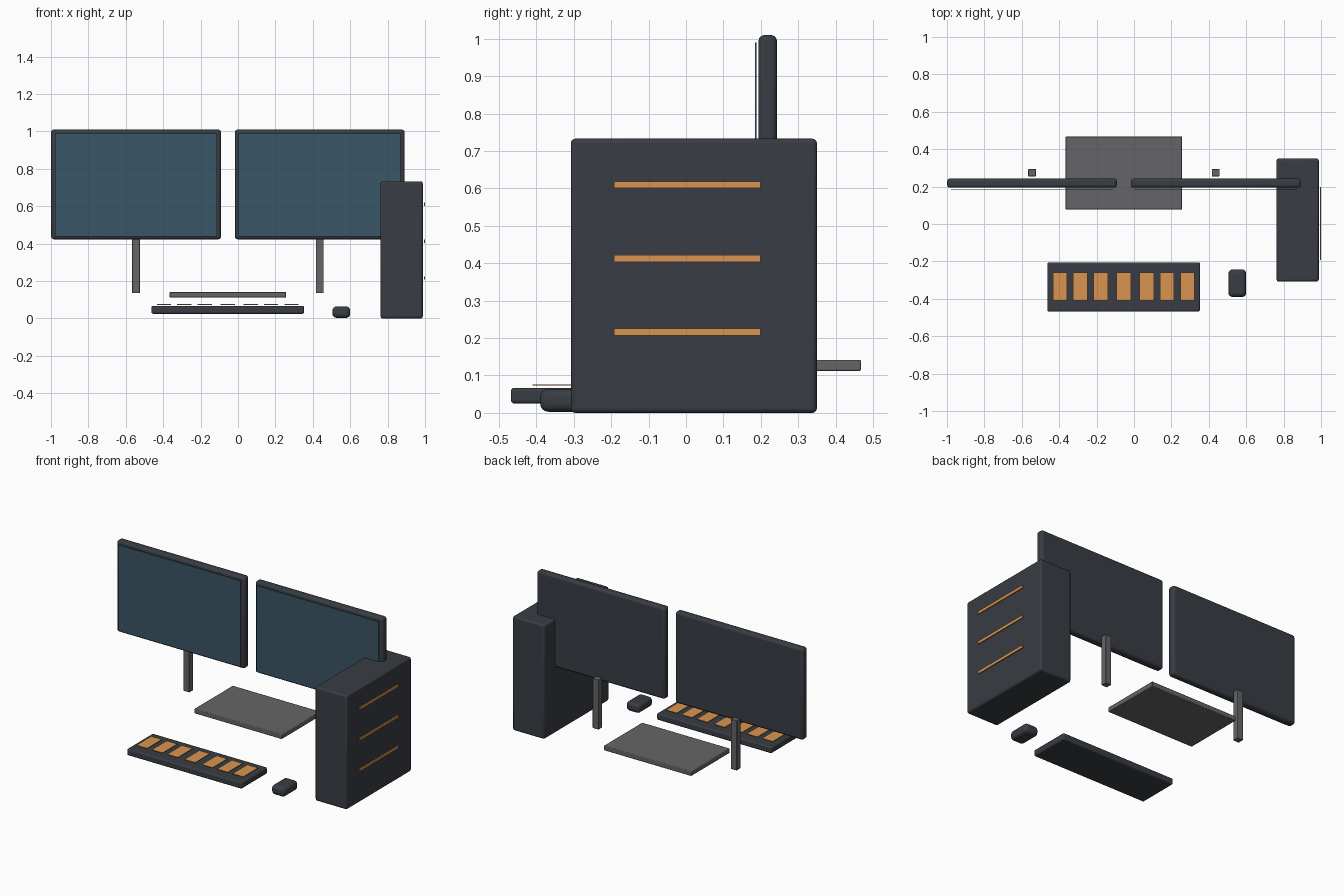
import bpy

if "Cube" in bpy.data.objects:
    bpy.data.objects.remove(bpy.data.objects["Cube"])


def material(name, rgb):
    m = bpy.data.materials.new(name)
    m.diffuse_color = (*rgb, 1)
    m.use_nodes = True
    m.node_tree.nodes["Principled BSDF"].inputs["Base Color"].default_value = m.diffuse_color
    return m


DARK = material("dark_plastic", (0.04, 0.046, 0.056))
METAL = material("grey_metal", (0.13, 0.13, 0.135))
SCREEN = material("screen_blue", (0.042, 0.092, 0.135))
ORANGE = material("orange_accent", (0.70, 0.30, 0.08))


def box(name, x, y, z, mat, bevel=0.0, segments=3):
    """Box from (min, max) ranges, with optional rounded edges."""
    bpy.ops.mesh.primitive_cube_add(size=1, location=[sum(r) / 2 for r in (x, y, z)])
    ob = bpy.context.object
    ob.name = name
    ob.scale = [r[1] - r[0] for r in (x, y, z)]
    bpy.ops.object.transform_apply(location=False, rotation=False, scale=True)
    ob.data.materials.append(mat)
    if bevel:
        mod = ob.modifiers.new("round_edges", 'BEVEL')
        mod.width = bevel
        mod.segments = segments
        bpy.ops.object.shade_smooth_by_angle()
    return ob


def around(c, half):
    return (c - half, c + half)


# Two monitors, each with a screen panel and a post behind
for side, cx in (("left", -0.545), ("right", 0.437)):
    box(f"{side}_monitor_case", around(cx, 0.454), (0.194, 0.243), (0.423, 1.01), DARK, 0.015)
    box(f"{side}_monitor_screen", around(cx, 0.433), (0.184, 0.188), (0.437, 0.99), SCREEN)
    box(f"{side}_monitor_post", around(cx, 0.021), (0.255, 0.294), (0.135, 0.455), METAL, 0.003, 2)

# Shared stand plate
box("stand_plate", around(-0.054, 0.311), (0.077, 0.468), (0.112, 0.142), METAL, 0.004, 2)

# Keyboard with a row of key blocks
KX = -0.055
box("keyboard_base", around(KX, 0.408), (-0.468, -0.205), (0.025, 0.067), DARK, 0.009)
for i, dx in enumerate((-0.341, -0.232, -0.123, 0, 0.123, 0.232, 0.341)):
    box(f"key_block_{i + 1}", around(KX + dx, 0.038), (-0.41, -0.26), (0.073, 0.076), ORANGE)

# Mouse
box("mouse", (0.505, 0.6), (-0.39, -0.243), (0.003, 0.064), DARK, 0.022, 4)

# Computer tower with three light strips on its outer side
box("tower_case", (0.762, 0.988), (-0.308, 0.35), (0, 0.733), DARK, 0.012)
for i, z in enumerate((0.216, 0.413, 0.61)):
    box(f"tower_light_strip_{i + 1}", (0.994, 1.0), (-0.193, 0.199), around(z, 0.009), ORANGE)
